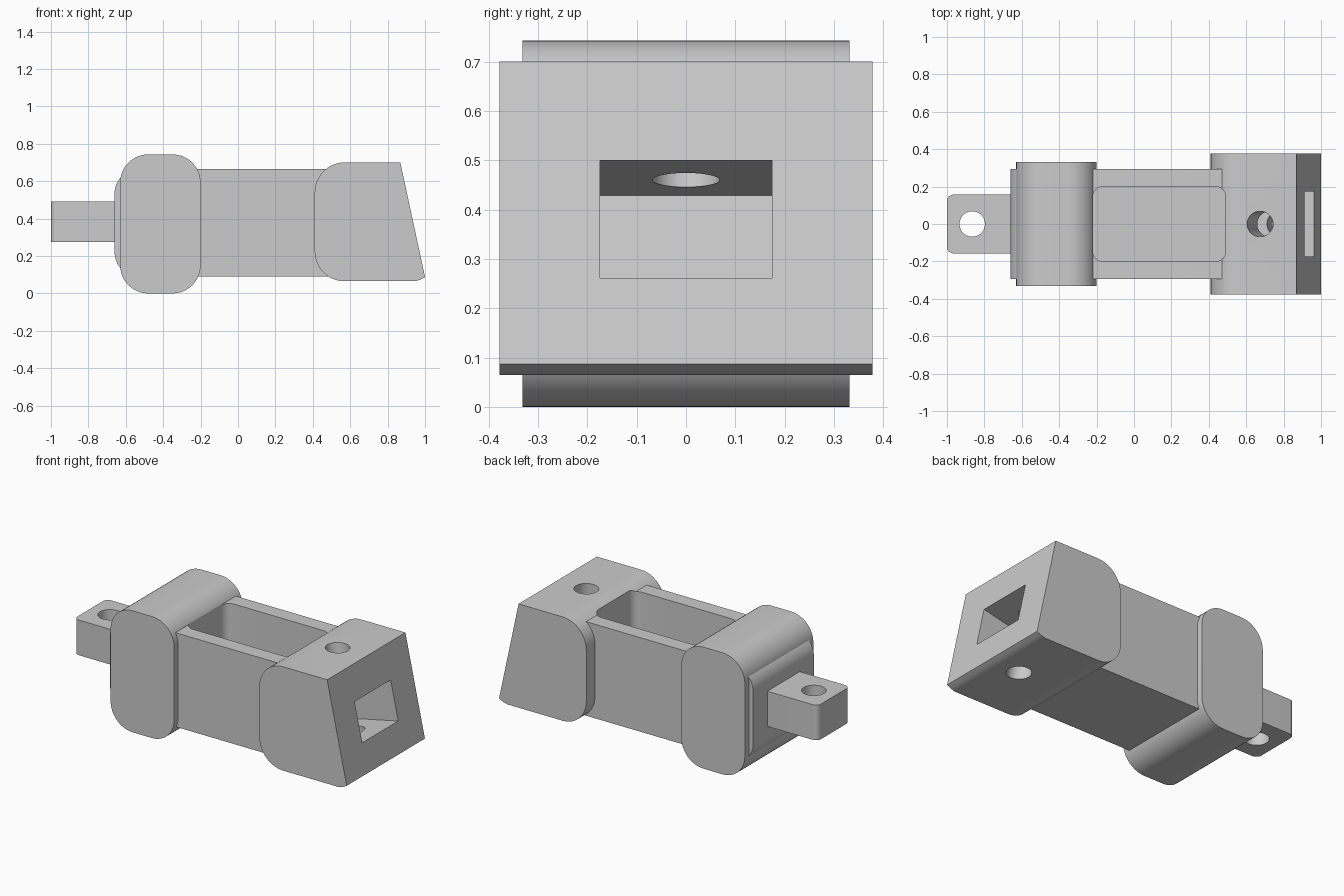
import bpy, bmesh, math
from mathutils import Vector, Matrix

old = bpy.data.objects.get("Cube")
if old:
    bpy.data.objects.remove(old, do_unlink=True)

# Single matte grey
grey = bpy.data.materials.new("matte grey")
grey.use_nodes = True
colour = (0.6, 0.6, 0.6, 1)
grey.diffuse_color = colour
bsdf = next(n for n in grey.node_tree.nodes if n.type == "BSDF_PRINCIPLED")
bsdf.inputs["Base Color"].default_value = colour
bsdf.inputs["Roughness"].default_value = 0.7


def fillet(corners, steps=12):
    """Outline from (u, v, radius) corners, rounding those with a radius."""
    pts = [Vector((u, v, 0)) for u, v, r in corners]
    out = []
    for i, p in enumerate(pts):
        r = corners[i][2]
        if r == 0:
            out.append(p)
            continue
        a = (pts[i - 1] - p).normalized()
        b = (pts[(i + 1) % len(pts)] - p).normalized()
        half = a.angle(b) / 2
        centre = p + (a + b).normalized() * r / math.sin(half)
        start = (p + a * r / math.tan(half) - centre).normalized()
        end = (p + b * r / math.tan(half) - centre).normalized()
        out += [centre + start.slerp(end, k / steps) * r for k in range(steps + 1)]
    return out


def add_mesh(name, bm):
    bmesh.ops.recalc_face_normals(bm, faces=bm.faces)
    mesh = bpy.data.meshes.new(name)
    bm.to_mesh(mesh)
    bm.free()
    mesh.materials.append(grey)
    obj = bpy.data.objects.new(name, mesh)
    bpy.context.collection.objects.link(obj)
    return obj


def prism(name, corners, lo, hi, axis="Y"):
    """Extrude an outline: x-z outline along Y, or x-y outline along Z."""
    bm = bmesh.new()
    place = (lambda p, t: (p.x, t, p.y)) if axis == "Y" else (lambda p, t: (p.x, p.y, t))
    face = bm.faces.new([bm.verts.new(place(p, lo)) for p in fillet(corners)])
    res = bmesh.ops.extrude_face_region(bm, geom=[face])
    shift = Vector((0, hi - lo, 0)) if axis == "Y" else Vector((0, 0, hi - lo))
    bmesh.ops.translate(bm, vec=shift,
                        verts=[v for v in res["geom"] if isinstance(v, bmesh.types.BMVert)])
    return add_mesh(name, bm)


def box(u0, u1, v0, v1, r_left=0, r_right=0):
    return [(u0, v0, r_left), (u1, v0, r_right), (u1, v1, r_right), (u0, v1, r_left)]


def pin(name, x, z, tilt=0, radius=0.068):
    bm = bmesh.new()
    bmesh.ops.create_cone(bm, cap_ends=True, segments=48, radius1=radius, radius2=radius, depth=1.6,
                          matrix=Matrix.Translation((x, 0, z)) @ Matrix.Rotation(tilt, 4, "Y"))
    return add_mesh(name, bm)


def cut(obj, *cutters):
    bpy.context.view_layer.objects.active = obj
    for c in cutters:
        mod = obj.modifiers.new("cut", "BOOLEAN")
        mod.operation, mod.solver, mod.object = "DIFFERENCE", "EXACT", c
        bpy.ops.object.modifier_apply(modifier=mod.name)


# Solid parts
body = prism("body", box(-0.66, 0.48, 0.09, 0.665, 0.13), -0.293, 0.293)
collar = prism("rear_collar", box(-0.63, -0.2, 0, 0.743, 0.15, 0.15), -0.331, 0.331)
tongue = prism("tongue", box(-1, -0.6, -0.157, 0.157, 0.035), 0.275, 0.49, "Z")
head = prism("head", [(0.41, 0.065, 0.16), (0.945, 0.065, 0), (0.975, 0.073, 0),
                      (1, 0.087, 0), (0.868, 0.7, 0), (0.41, 0.7, 0.16)], -0.378, 0.378)

# Cutters: open tray, tilted socket and pin holes
tray = prism("tray_cutter", box(-0.22, 0.49, -0.2, 0.2, 0.055, 0.055), 0.17, 1, "Z")
tilt = math.atan2(0.132, 0.613)
inward = Vector((-math.cos(tilt), -math.sin(tilt)))
top, bottom = Vector((0.911, 0.5)), Vector((0.962, 0.262))
ring = [top - inward * 0.1, top + inward * 0.34, bottom + inward * 0.34, bottom - inward * 0.1]
socket = prism("socket_cutter", [(p.x, p.y, 0) for p in ring], -0.174, 0.174)
head_pin = pin("head_pin_cutter", 0.743, 0.38, -tilt)
tongue_pin = pin("tongue_pin_cutter", -0.865, 0.38)

cut(body, tray)
cut(collar, tray)
cut(head, tray, socket, head_pin)
cut(tongue, tongue_pin)
for c in (tray, socket, head_pin, tongue_pin):
    bpy.data.objects.remove(c, do_unlink=True)

# Smooth the rounded surfaces, keep edges crisp
bpy.ops.object.select_all(action="DESELECT")
for part in (body, collar, tongue, head):
    part.select_set(True)
bpy.context.view_layer.objects.active = body
bpy.ops.object.shade_smooth_by_angle(angle=math.radians(30))
